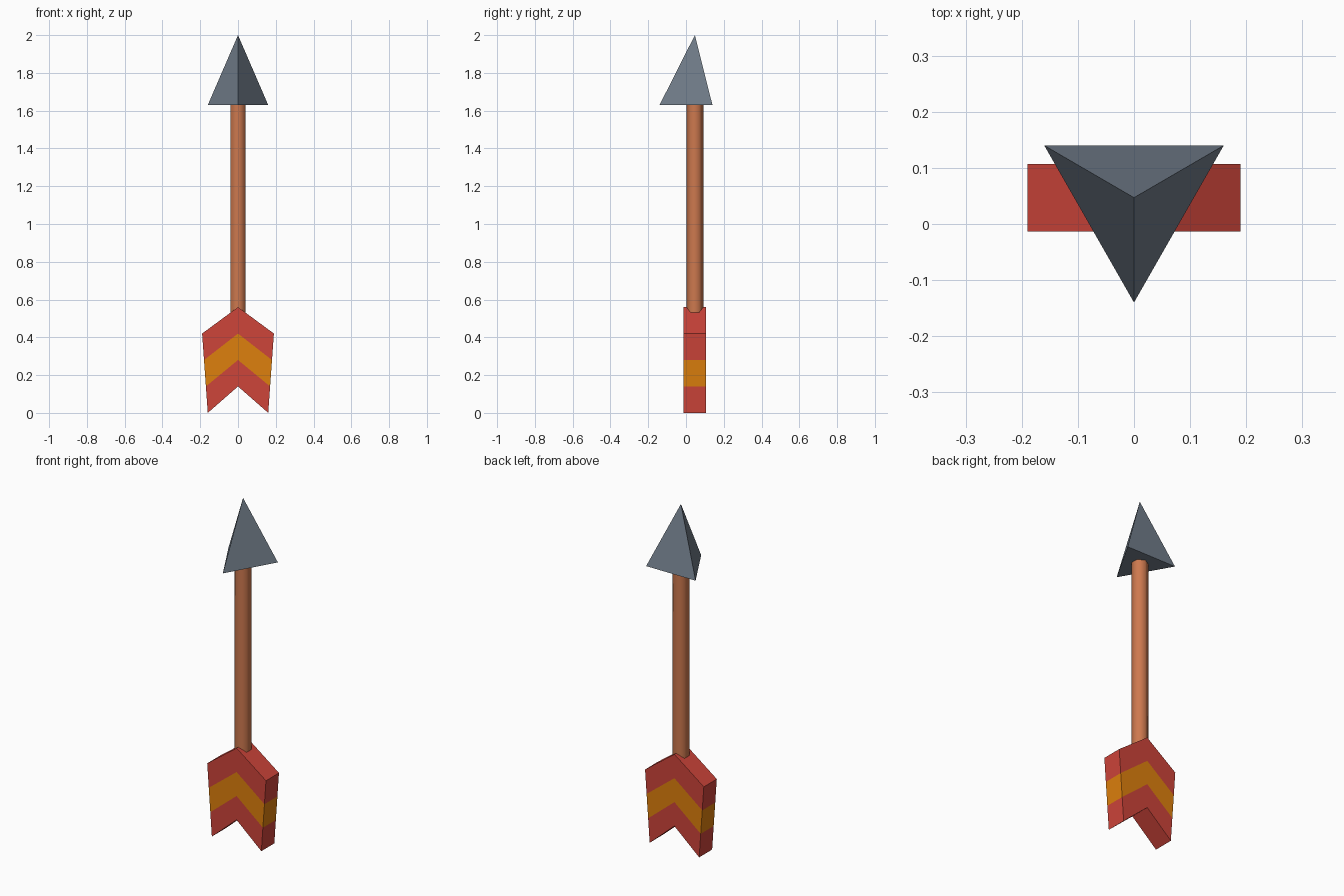
import bpy, bmesh, math

if "Cube" in bpy.data.objects:
    bpy.data.objects.remove(bpy.data.objects["Cube"])

CY = 0.047  # depth of the arrow's axis


def material(name, rgb):
    m = bpy.data.materials.new(name)
    m.diffuse_color = (*rgb, 1)
    m.use_nodes = True
    m.node_tree.nodes["Principled BSDF"].inputs["Base Color"].default_value = m.diffuse_color
    return m


def finish(name, bm, *mats):
    bmesh.ops.recalc_face_normals(bm, faces=bm.faces[:])
    me = bpy.data.meshes.new(name)
    bm.to_mesh(me)
    bm.free()
    ob = bpy.data.objects.new(name, me)
    bpy.context.collection.objects.link(ob)
    for m in mats:
        me.materials.append(m)
    return ob


steel = material("steel", (0.17, 0.21, 0.26))
wood = material("wood", (0.61, 0.19, 0.077))
red = material("red", (0.61, 0.058, 0.042))
orange = material("orange", (0.73, 0.216, 0.004))

# Arrowhead: three-sided pyramid, one flat side facing back
bm = bmesh.new()
base = [bm.verts.new(p) for p in ((-0.16, 0.14, 1.63), (0.16, 0.14, 1.63), (0, -0.14, 1.63))]
tip = bm.verts.new((0, CY, 2.0))
bm.faces.new(base)
for i in range(3):
    bm.faces.new((base[i], base[(i + 1) % 3], tip))
finish("arrowhead", bm, steel)

# Shaft: smooth six-sided rod with corners on the y axis, sunk into the fletching
bpy.ops.mesh.primitive_cylinder_add(vertices=6, radius=0.045, depth=1.15, location=(0, CY, 1.055))
shaft = bpy.context.object
shaft.name = "shaft"
shaft.data.materials.append(wood)
bpy.ops.object.shade_smooth_by_angle(angle=math.radians(65))

# Fletching: thick tapering chevron in three bands, the middle one orange
bm = bmesh.new()
rows = []
for i in range(4):
    half, side, mid = 0.16 + 0.01 * i, 0.14 * i, 0.14 * (i + 1)
    outline = ((-half, side), (0, mid), (half, side))
    rows.append([[bm.verts.new((x, CY + dy, z)) for x, z in outline] for dy in (-0.06, 0.06)])
for i in range(3):
    # closed ring around each level: front left to right, then back right to left
    lo, hi = (r[0] + r[1][::-1] for r in rows[i:i + 2])
    for j in range(6):
        k = (j + 1) % 6
        f = bm.faces.new((lo[j], lo[k], hi[k], hi[j]))
        f.material_index = int(i == 1)
for front, back in (rows[0], rows[3]):
    for j in range(2):
        bm.faces.new((front[j], front[j + 1], back[j + 1], back[j]))
finish("fletching", bm, red, orange)
